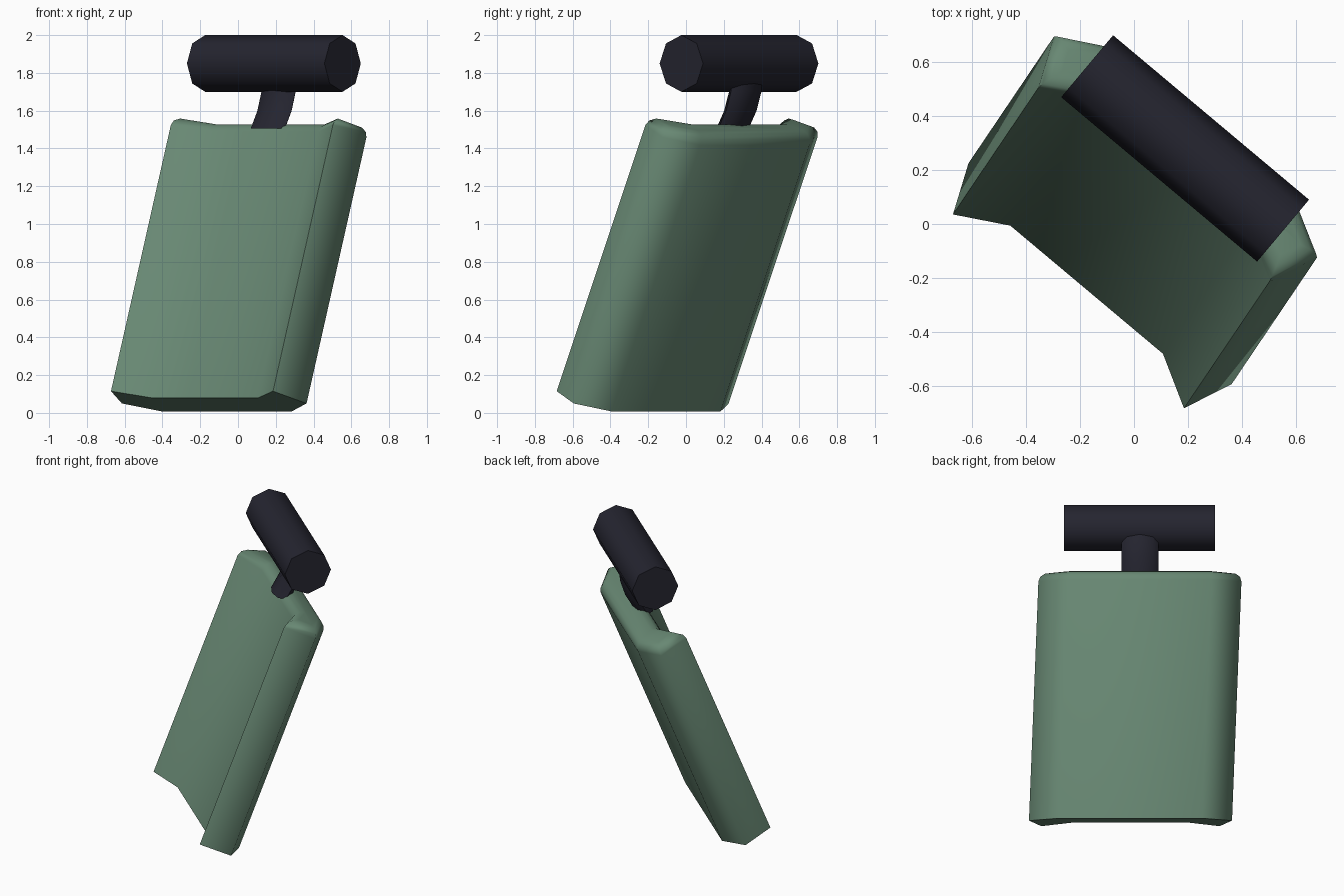
import bpy, bmesh, math
from mathutils import Matrix, Vector

cube = bpy.data.objects.get("Cube")
if cube:
    bpy.data.objects.remove(cube, do_unlink=True)

# Everything is laid out in a frame turned about z: u along the grip, v to the back
TURN = Matrix.Rotation(math.radians(-40), 4, 'Z')


def material(name, rgb):
    mat = bpy.data.materials.new(name)
    mat.use_nodes = True
    mat.diffuse_color = (*rgb, 1)
    mat.node_tree.nodes["Principled BSDF"].inputs["Base Color"].default_value = (*rgb, 1)
    return mat


def finish(bm, name, mat, angle):
    bmesh.ops.recalc_face_normals(bm, faces=bm.faces)
    bm.transform(TURN)
    mesh = bpy.data.meshes.new(name)
    bm.to_mesh(mesh)
    bm.free()
    mesh.materials.append(mat)
    obj = bpy.data.objects.new(name, mesh)
    bpy.context.collection.objects.link(obj)
    bpy.ops.object.select_all(action='DESELECT')
    obj.select_set(True)
    bpy.context.view_layer.objects.active = obj
    bpy.ops.object.shade_smooth_by_angle(angle=math.radians(angle))
    return obj


green = material("sage green", (0.138, 0.246, 0.172))
dark = material("dark slate", (0.018, 0.018, 0.029))

# Body: a shallow channel section, mirrored, swept along a leaning direction
half = [(0.37, -0.30, 0.08), (0.56, -0.405, 0.115),
        (0.638, -0.222, 0.05), (0.45, -0.12, 0.008)]
section = half + [(-u, v, z) for u, v, z in reversed(half)]
bm = bmesh.new()
base = bm.faces.new([bm.verts.new((u + 0.022, v, z)) for u, v, z in section])
grown = bmesh.ops.extrude_face_region(bm, geom=[base], use_keep_orig=True)["geom"]
top_verts = [g for g in grown if isinstance(g, bmesh.types.BMVert)]
top_face = next(g for g in grown if isinstance(g, bmesh.types.BMFace))
bmesh.ops.translate(bm, verts=top_verts, vec=Vector((-0.042, 0.40, 1)) * 1.465)
bmesh.ops.bevel(bm, geom=list(top_face.edges), offset=0.06, segments=3,
                profile=0.5, affect='EDGES', clamp_overlap=True)
finish(bm, "body", green, 85)

# Neck: flattened eight-sided tube curving up into the grip
bm = bmesh.new()
rings = []
for v, z in [(0.29, 1.505), (0.345, 1.60), (0.378, 1.70), (0.388, 1.80)]:
    rings.append([bm.verts.new((-0.037 + 0.117 * math.cos(k * math.pi / 4),
                                v + 0.06 * math.sin(k * math.pi / 4), z))
                  for k in range(8)])
for low, high in zip(rings, rings[1:]):
    for k in range(8):
        n = (k + 1) % 8
        bm.faces.new((low[k], low[n], high[n], high[k]))
bm.faces.new(rings[0])
bm.faces.new(rings[-1])
finish(bm, "neck", dark, 60)

# Grip: eight-sided crossbar
bm = bmesh.new()
bmesh.ops.create_cone(bm, cap_ends=True, segments=8, radius1=0.15, radius2=0.15,
                      depth=0.95,
                      matrix=Matrix.Translation((-0.035, 0.337, 1.85))
                      @ Matrix.Rotation(math.pi / 2, 4, 'Y'))
finish(bm, "grip", dark, 50)
